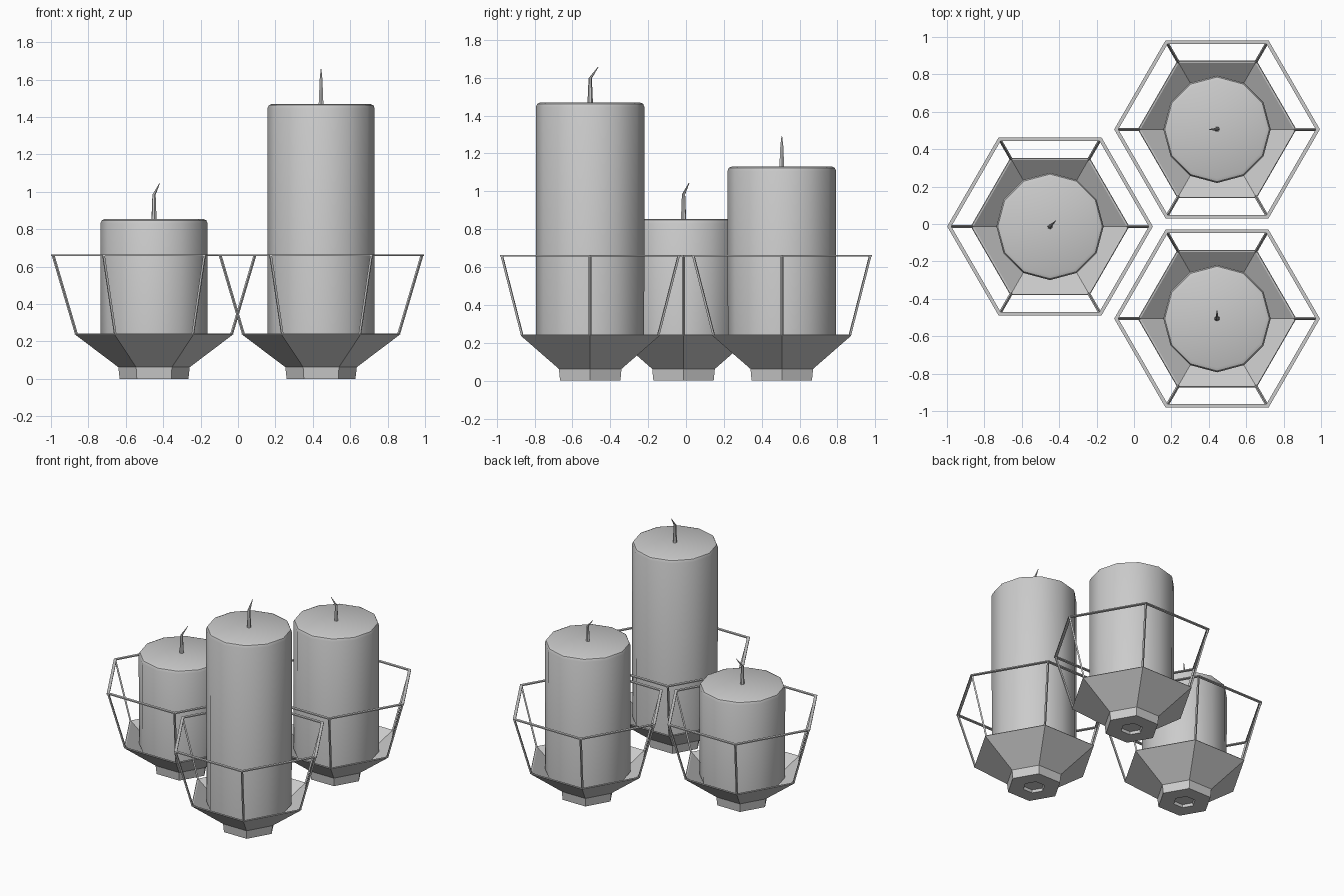
import bpy, bmesh
from math import cos, sin, tau, pi, radians
from mathutils import Vector, Matrix

if "Cube" in bpy.data.objects:
    bpy.data.objects.remove(bpy.data.objects["Cube"])


def finish(name, bm, loc, smooth=None):
    bmesh.ops.recalc_face_normals(bm, faces=bm.faces)
    me = bpy.data.meshes.new(name)
    bm.to_mesh(me)
    bm.free()
    ob = bpy.data.objects.new(name, me)
    ob.location = loc
    bpy.context.collection.objects.link(ob)
    if smooth:
        bpy.ops.object.select_all(action='DESELECT')
        ob.select_set(True)
        bpy.context.view_layer.objects.active = ob
        bpy.ops.object.shade_smooth_by_angle(angle=radians(smooth))
    return ob


def skin(bm, rings, closed=False):
    """Bridge rings of points; cap both ends unless the chain is closed."""
    rings = [[bm.verts.new(p) for p in ring] for ring in rings]
    n = len(rings[0])
    pairs = list(zip(rings, rings[1:])) + ([(rings[-1], rings[0])] if closed else [])
    for a, b in pairs:
        for i in range(n):
            j = (i + 1) % n
            bm.faces.new((a[i], a[j], b[j], b[i]))
    if not closed:
        bm.faces.new(rings[0])
        bm.faces.new(rings[-1])


def ring(r, z, n, cx=0):
    return [(cx + r * cos(tau * i / n), r * sin(tau * i / n), z) for i in range(n)]


def lathe(name, profile, n, loc, closed=False, smooth=None):
    bm = bmesh.new()
    skin(bm, [ring(r, z, n) for r, z in profile], closed)
    return finish(name, bm, loc, smooth)


# Hexagonal dish with recessed foot, walked from underside to inner floor
DISH = [(0.07, 0.02), (0.075, 0), (0.184, 0), (0.191, 0.062), (0.424, 0.238),
        (0.42, 0.243), (0.41, 0.241), (0.19, 0.075)]
# Flat hexagonal top rail
RAIL = [(0.55, 0.657), (0.55, 0.665), (0.528, 0.665), (0.528, 0.657)]


def struts(name, loc):
    # Six square rods leaning outward from dish corners to the rail
    bm = bmesh.new()
    h = 0.008
    for k in range(6):
        m = Matrix.Rotation(k * pi / 3, 3, 'Z')
        skin(bm, [[m @ Vector((r + dx, dy, z)) for dx, dy in
                   ((h, 0), (0, h), (-h, 0), (0, -h))]
                  for r, z in ((0.414, 0.236), (0.54, 0.662))])
    finish(name, bm, loc)


def candle(name, top, loc):
    r = 0.287
    b = 0.025
    prof = [(r - 0.002, 0.18), (r, top - b), (r - 0.3 * b, top - 0.3 * b), (r - b, top)]
    lathe(name, prof, 12, loc, smooth=40)


def wick(name, top, height, angle, loc):
    # Tapered hexagonal wick with a bent tip
    path = [(0, -0.01, 0.015), (0, 0.05, 0.012), (0.0, 0.68 * height, 0.009),
            (0.042, height, 0.002)]
    bm = bmesh.new()
    skin(bm, [ring(r, z, 6, x) for x, z, r in path])
    bmesh.ops.rotate(bm, verts=bm.verts, matrix=Matrix.Rotation(radians(angle), 3, 'Z'))
    finish(name, bm, Vector(loc) + Vector((0, 0, top)), 40)


# position, candle top, wick height, wick bend direction
SETS = {
    'left': ((-0.449, -0.013, 0), 0.855, 0.19, 45),
    'back_right': ((0.444, 0.506, 0), 1.132, 0.16, 180),
    'front_right': ((0.444, -0.506, 0), 1.47, 0.187, 90),
}
for side, (loc, top, wick_h, ang) in SETS.items():
    lathe(side + '_dish', DISH, 6, loc)
    lathe(side + '_rail', RAIL, 6, loc, closed=True)
    struts(side + '_struts', loc)
    candle(side + '_candle', top, loc)
    wick(side + '_wick', top, wick_h, ang, loc)
